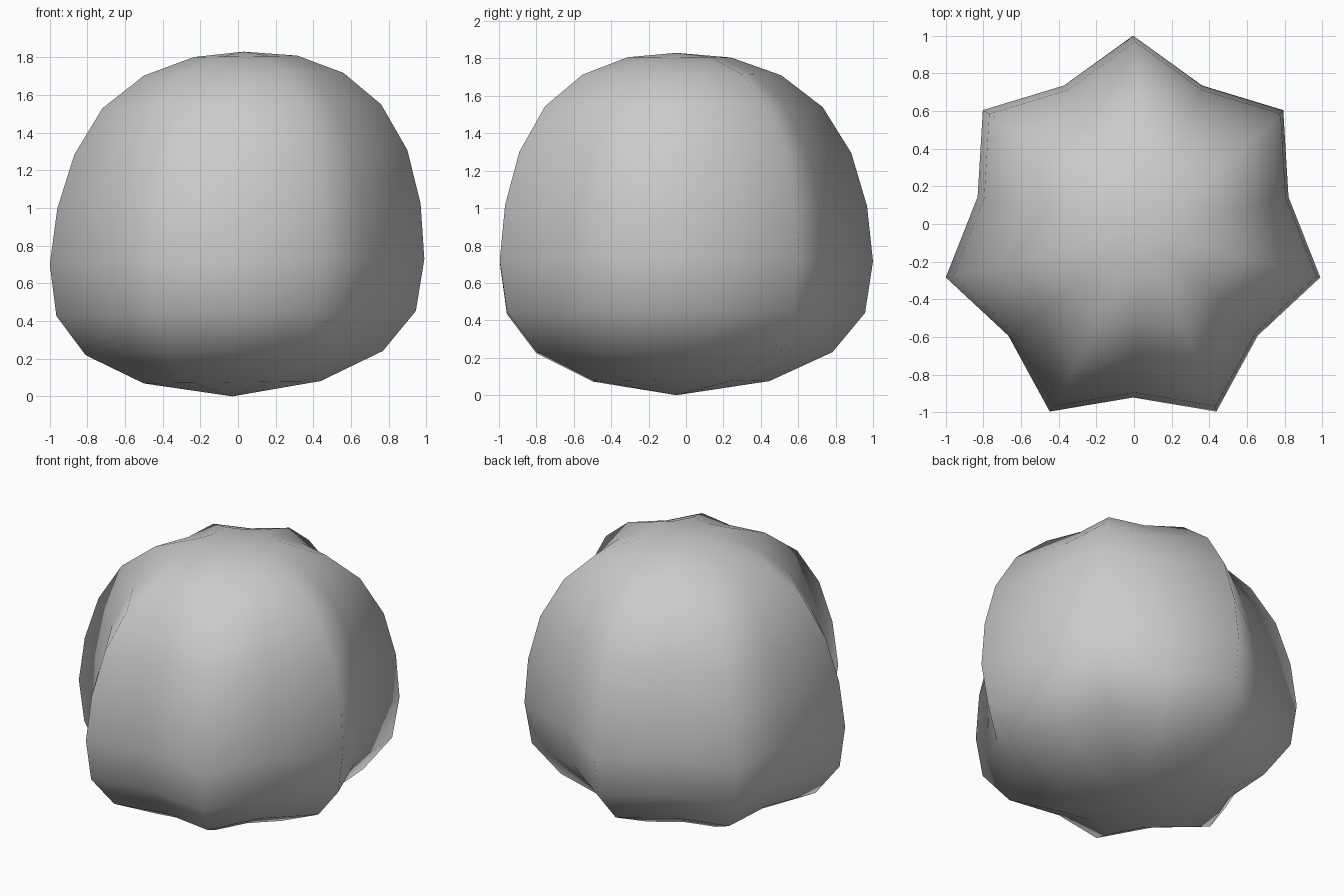
import bpy, bmesh
from math import sin, cos, pi

if "Cube" in bpy.data.objects:
    bpy.data.objects.remove(bpy.data.objects["Cube"])

RIDGES = 7
VALLEY = 0.83          # valley radius relative to ridge radius
# Rings from bottom to top: half width, height, sideways drift of the centre
RINGS = [(0.47, 0.075, -0.03), (0.79, 0.23, -0.02), (0.955, 0.44, -0.01),
         (0.995, 0.715, -0.005), (0.965, 1.01, 0.005), (0.885, 1.295, 0.015),
         (0.74, 1.54, 0.02), (0.53, 1.71, 0.03), (0.275, 1.805, 0.04)]
CY = -0.05

bm = bmesh.new()


def star_ring(half, z, cx):
    """One seven-pointed star cross-section, slightly higher on the right."""
    ring = []
    for i in range(2 * RIDGES):
        a = pi / 2 + i * pi / RIDGES
        k = half * (VALLEY if i % 2 else 1.0)
        x, y = 1.025 * k * cos(a), 1.055 * k * sin(a)
        ring.append(bm.verts.new((cx + x, CY + y, z + 0.014 * x)))
    return ring


# Ribbed body: stacked star rings closed by a fan at each pole
rings = [star_ring(*r) for r in RINGS]
bottom = bm.verts.new((-0.03, CY, 0))
top = bm.verts.new((0.03, CY, 1.83))
n = 2 * RIDGES
for i in range(n):
    j = (i + 1) % n
    bm.faces.new((bottom, rings[0][j], rings[0][i]))
    bm.faces.new((top, rings[-1][i], rings[-1][j]))
    for lo, hi in zip(rings, rings[1:]):
        bm.faces.new((lo[i], lo[j], hi[j], hi[i]))
bmesh.ops.recalc_face_normals(bm, faces=bm.faces)
for f in bm.faces:
    f.smooth = True

mesh = bpy.data.meshes.new("ribbed_body")
bm.to_mesh(mesh)
bm.free()
body = bpy.data.objects.new("ribbed_body", mesh)
bpy.context.collection.objects.link(body)
